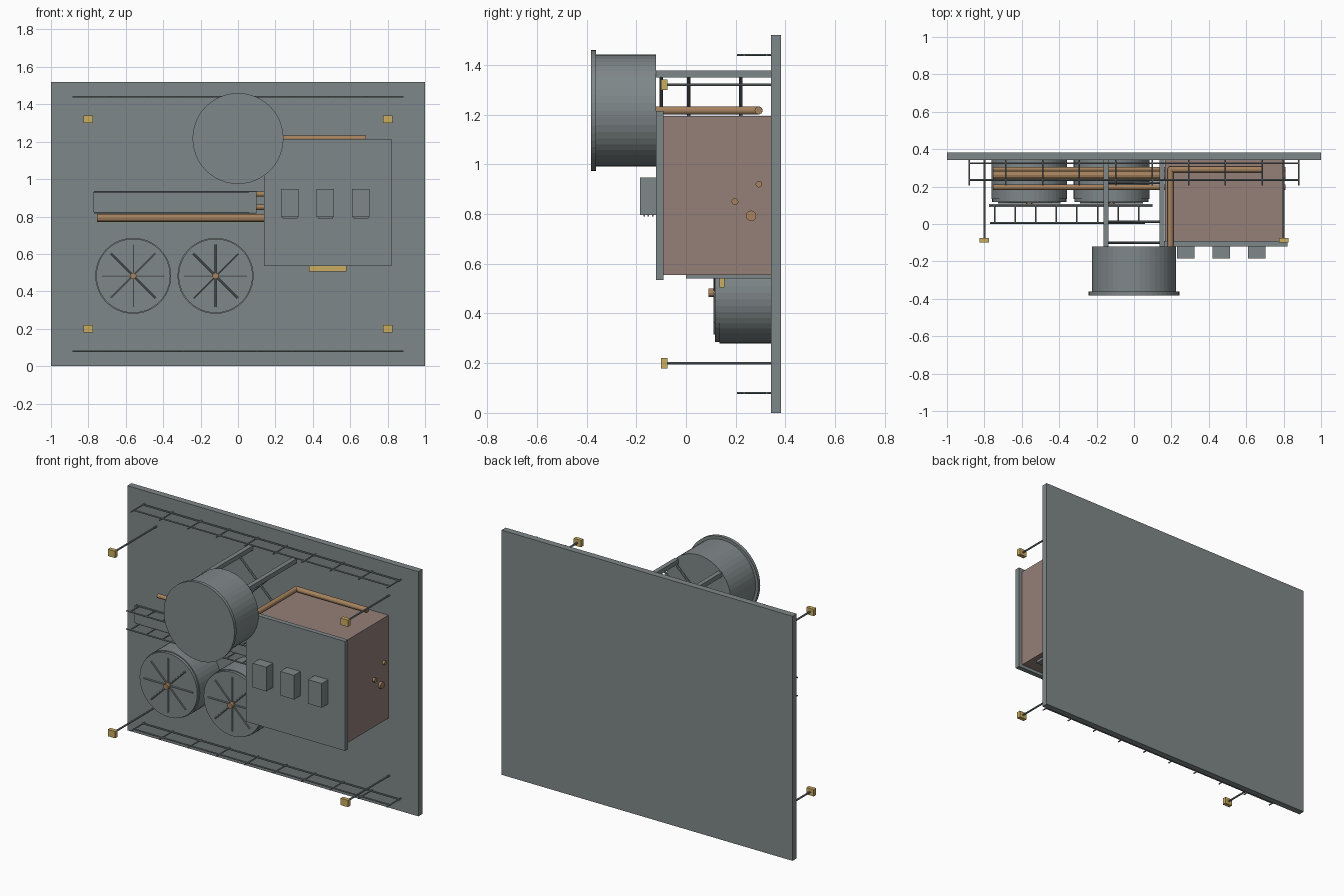
import bpy, math
from mathutils import Vector

cube = bpy.data.objects.get("Cube")
if cube:
    bpy.data.objects.remove(cube, do_unlink=True)


def material(name, rgb):
    m = bpy.data.materials.new(name)
    m.use_nodes = True
    m.diffuse_color = (*rgb, 1)
    m.node_tree.nodes["Principled BSDF"].inputs["Base Color"].default_value = (*rgb, 1)
    return m


GREY = material("steel grey", (0.213, 0.243, 0.25))
BROWN = material("dull brown", (0.3, 0.212, 0.187))
COPPER = material("copper", (0.38, 0.225, 0.115))
BRASS = material("brass", (0.6, 0.42, 0.12))


def finish(name, mat):
    o = bpy.context.object
    o.name = name
    o.data.materials.append(mat)
    return o


def box(name, x, y, z, mat):
    """Box from (min, max) ranges on each axis."""
    ranges = (x, y, z)
    bpy.ops.mesh.primitive_cube_add(size=1, location=[sum(r) / 2 for r in ranges])
    o = finish(name, mat)
    o.scale = [r[1] - r[0] for r in ranges]
    bpy.ops.object.transform_apply(location=False, rotation=False, scale=True)
    return o


def rod(name, a, b, r, mat, sides=12):
    """Flat-sided cylinder between two points."""
    a, b = Vector(a), Vector(b)
    bpy.ops.mesh.primitive_cylinder_add(vertices=sides, radius=r, depth=(b - a).length,
                                        location=(a + b) / 2)
    o = finish(name, mat)
    o.rotation_euler = (b - a).to_track_quat('Z', 'Y').to_euler()
    return o


# Back wall panel
WALL = 0.342
box("wall_panel", (-1, 1), (WALL, 0.382), (0, 1.52), GREY)

# Cabinet with its front cover and underside tray
box("cabinet", (0.165, 0.795), (-0.09, WALL), (0.555, 1.195), BROWN)
box("cabinet_front", (0.14, 0.82), (-0.12, -0.09), (0.535, 1.215), GREY)
box("cabinet_tray", (0.2, 0.76), (0, WALL), (0.54, 0.555), GREY)
box("tray_handle", (0.38, 0.58), (0.135, 0.155), (0.505, 0.55), BRASS)

# Switch boxes with pins below
for i in range(3):
    x = 0.277 + i * 0.19
    box(f"switch_box_{i}", (x - 0.047, x + 0.047), (-0.185, -0.12), (0.797, 0.947), GREY)
    for j in range(3):
        y = -0.168 + j * 0.017
        box(f"switch_pin_{i}_{j}", (x - 0.04, x + 0.04), (y - 0.003, y + 0.003),
            (0.79, 0.797), GREY)

# Large drum with rim, held on four beams with cross braces
C = 1.217
rod("drum", (0, -0.12, C), (0, -0.365, C), 0.225, GREY, 48)
rod("drum_rim", (0, -0.362, C), (0, -0.382, C), 0.243, GREY, 48)
D = 0.15
for sx in (-1, 1):
    for sz in (-1, 1):
        x, z = sx * D, C + sz * 0.147
        box(f"drum_beam_{sx}_{sz}", (x - 0.014, x + 0.014), (-0.12, WALL),
            (z - 0.014, z + 0.014), GREY)
for i, y in enumerate((-0.1, 0.012, 0.22)):
    for s in (-1, 1):
        rod(f"drum_brace_{i}_{s}", (-D, y, C - s * 0.147), (D, y, C + s * 0.147),
            0.007, GREY, 8)

# Copper pipe from drum around the cabinet top, with a rounded elbow
rod("top_pipe_side", (0.195, -0.12, C), (0.195, 0.292, C), 0.016, COPPER)
rod("top_pipe_back", (0.195, 0.292, C), (0.685, 0.292, C), 0.016, COPPER)
bpy.ops.mesh.primitive_uv_sphere_add(segments=12, ring_count=8, radius=0.016,
                                     location=(0.195, 0.292, C))
finish("top_pipe_elbow", COPPER)

# Long pipes running through the cabinet
for i, (y, z, r) in enumerate(((0.293, 0.92, 0.013), (0.197, 0.85, 0.014), (0.262, 0.793, 0.021))):
    rod(f"long_pipe_{i}", (-0.755, y, z), (0.81, y, z), r, COPPER)

# Pipe rack: back plate with two rows of rungs and front rails
box("rack_plate", (-0.775, 0.1), (0.092, 0.108), (0.825, 0.93), GREY)
for j, z in enumerate((0.82, 0.933)):
    for y in (0.005, 0.1):
        rod(f"rack_rail_{j}_{y}", (-0.77, y, z), (0.1 if y > 0.05 else 0.06, y, z),
            0.0045, GREY, 8)
    for i in range(8):
        x = -0.745 + i * 0.11
        rod(f"rack_rung_{j}_{i}", (x, 0.005, z), (x, 0.1, z), 0.004, GREY, 8)

# Two round fans with a front disc, spokes and hub
for n, x in enumerate((-0.56, -0.12)):
    z = 0.483
    rod(f"fan_body_{n}", (x, WALL, z), (x, 0.135, z), 0.203, GREY, 48)
    rod(f"fan_disc_{n}", (x, 0.14, z), (x, 0.117, z), 0.198, GREY, 48)
    for k in range(4):
        a = k * math.pi / 4
        dx, dz = 0.168 * math.cos(a), 0.168 * math.sin(a)
        rod(f"fan_spoke_{n}_{k}", (x - dx, 0.115, z - dz), (x + dx, 0.115, z + dz),
            0.005, GREY, 8)
    rod(f"fan_hub_{n}", (x, 0.14, z), (x, 0.09, z), 0.017, COPPER)

# Ladder rails along top and bottom of the wall
for n, z in (("top", 1.44), ("bottom", 0.08)):
    for y in (0.235, 0.325):
        rod(f"ladder_rail_{n}_{y}", (-0.885, y, z), (0.885, y, z), 0.0045, GREY, 8)
    for i in range(10):
        x = -0.88 + i * 1.76 / 9
        rod(f"ladder_rung_{n}_{i}", (x, 0.205, z), (x, WALL, z), 0.004, GREY, 8)

# Corner lamps on rods
for sx in (-0.8, 0.8):
    for z in (0.2, 1.32):
        rod(f"lamp_rod_{sx}_{z}", (sx, -0.08, z), (sx, WALL, z), 0.0055, GREY, 8)
        box(f"lamp_{sx}_{z}", (sx - 0.025, sx + 0.025), (-0.1, -0.075),
            (z - 0.021, z + 0.021), BRASS)
